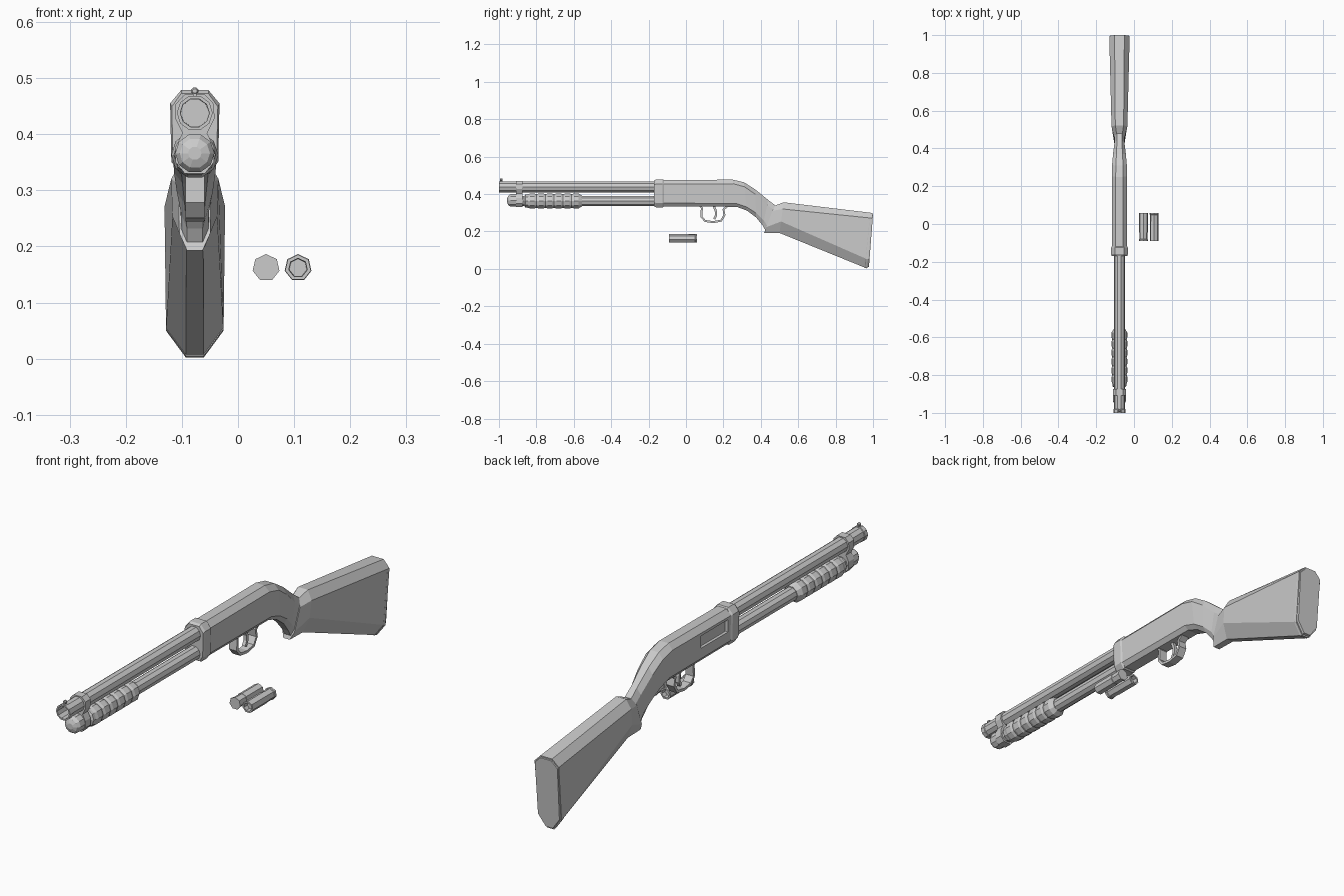
import bpy, bmesh, math
from mathutils import Vector

GX = -0.077   # centre plane of the gun


def finish(name, rings, closed=False):
    """Skin a list of equal-length rings into a flat-shaded object."""
    bm = bmesh.new()
    vs = [[bm.verts.new(p) for p in r] for r in rings]
    n = len(vs[0])
    pairs = list(zip(vs, vs[1:])) + ([(vs[-1], vs[0])] if closed else [])
    for a, b in pairs:
        for i in range(n):
            j = (i + 1) % n
            bm.faces.new((a[i], a[j], b[j], b[i]))
    if not closed:
        bm.faces.new(vs[0])
        bm.faces.new(vs[-1])
    bmesh.ops.recalc_face_normals(bm, faces=bm.faces)
    me = bpy.data.meshes.new(name)
    bm.to_mesh(me)
    bm.free()
    ob = bpy.data.objects.new(name, me)
    bpy.context.collection.objects.link(ob)
    return ob


def lathe(name, x, z, profile, n=10, turn=0.5):
    """Revolve (y, radius) pairs around an axis parallel to y."""
    angs = [2 * math.pi * (i + turn) / n for i in range(n)]
    return finish(name, [[(x + r * math.sin(a), y, z + r * math.cos(a)) for a in angs]
                         for y, r in profile])


def section(top, bottom, w, tw, tc, bw, bc):
    """Eight-sided section: half width w, top/bottom flats tw/bw, chamfer depths tc/bc."""
    t, b = Vector((GX, *top)), Vector((GX, *bottom))
    d = (b - t).normalized()
    half = [(tw, t), (w, t + d * tc), (w * 0.95, b - d * bc), (bw, b)]
    right = [p + Vector((h, 0, 0)) for h, p in half]
    left = [p - Vector((h, 0, 0)) for h, p in reversed(half)]
    return right + left


def extrude(name, outline, y0, y1):
    """Extrude an (x, z) outline along y."""
    return finish(name, [[(GX + x, y, z) for x, z in outline] for y in (y0, y1)])


def strip(name, path, w, t):
    """Flat strap of half width w and thickness t following a (y, z) path."""
    rings = []
    for i, p in enumerate(path):
        a, b = Vector(path[max(i - 1, 0)]), Vector(path[min(i + 1, len(path) - 1)])
        d = (b - a).normalized()
        nrm = Vector((-d.y, d.x)) * t / 2
        p = Vector(p)
        rings.append([(GX + s * w, *(p + nrm * k)) for s, k in
                      ((1, 1), (-1, 1), (-1, -1), (1, -1))])
    return finish(name, rings)


# receiver flowing into the grip
receiver = finish("receiver", [section(*s) for s in (
    ((-0.16, 0.475), (-0.16, 0.334), 0.040, 0.020, 0.022, 0.024, 0.018),
    ((0.25, 0.477), (0.27, 0.332), 0.040, 0.020, 0.022, 0.024, 0.018),
    ((0.31, 0.463), (0.325, 0.312), 0.039, 0.019, 0.024, 0.022, 0.020),
    ((0.37, 0.425), (0.375, 0.275), 0.034, 0.016, 0.026, 0.018, 0.024),
    ((0.44, 0.368), (0.41, 0.232), 0.026, 0.013, 0.028, 0.014, 0.028),
    ((0.48, 0.338), (0.425, 0.205), 0.026, 0.014, 0.026, 0.014, 0.026))])

# ejection port cut into the left side
bpy.ops.mesh.primitive_cube_add(size=1, location=(GX - 0.042, -0.015, 0.418))
cutter = bpy.context.object
cutter.name = "port_cutter"
cutter.scale = (0.03, 0.17, 0.05)
bev = cutter.modifiers.new("corners", 'BEVEL')
bev.width = 0.012
cutter.hide_render = True
cutter.display_type = 'WIRE'
cut = receiver.modifiers.new("port", 'BOOLEAN')
cut.operation = 'DIFFERENCE'
cut.object = cutter

# collar at the front of the receiver
finish("receiver_collar", [section((y, t), (y, b), w, 0.024, 0.024, 0.026, 0.022)
                           for y, t, b, w in ((-0.17, 0.473, 0.335, 0.041),
                                              (-0.16, 0.479, 0.329, 0.044),
                                              (-0.125, 0.479, 0.329, 0.044),
                                              (-0.118, 0.474, 0.334, 0.040))])

# shoulder stock
finish("stock", [section(*s) for s in (
    ((0.472, 0.337), (0.418, 0.193), 0.029, 0.014, 0.028, 0.014, 0.032),
    ((0.522, 0.356), (0.50, 0.192), 0.042, 0.022, 0.036, 0.015, 0.062),
    ((0.997, 0.299), (0.968, 0.002), 0.054, 0.026, 0.028, 0.016, 0.048))])
finish("butt_plate", [section(*s) for s in (
    ((0.985, 0.299), (0.955, 0.005), 0.054, 0.026, 0.028, 0.016, 0.048),
    ((1.0, 0.292), (0.978, 0.010), 0.050, 0.024, 0.026, 0.015, 0.045))])

# barrel with open muzzle
lathe("barrel", GX, 0.438, [(-0.15, 0.030), (-0.98, 0.030), (-0.982, 0.032),
                            (-1.0, 0.032), (-1.0, 0.026), (-0.90, 0.025)])

# front sight bead on a post
lathe("sight_bead", GX, 0.477, [(-0.995, 0.004), (-0.991, 0.007),
                                (-0.984, 0.007), (-0.98, 0.004)], 8)
extrude("sight_post", [(-0.004, 0.462), (0.004, 0.462), (0.003, 0.476), (-0.003, 0.476)],
        -0.994, -0.981)

# magazine tube and rounded cap
lathe("magazine_tube", GX, 0.362, [(-0.15, 0.028), (-0.93, 0.028)])
lathe("magazine_cap", GX, 0.366, [(-0.895, 0.030), (-0.905, 0.035), (-0.938, 0.035),
                                  (-0.95, 0.027), (-0.956, 0.012)])

# ridged pump handle
ridges = [(-0.555, 0.030), (-0.567, 0.037)]
for i in range(6):
    y = -0.575 - i * 0.047
    ridges += [(y, 0.042), (y - 0.024, 0.042), (y - 0.036, 0.038)]
ridges += [(-0.858, 0.037), (-0.865, 0.029)]
lathe("pump_handle", GX, 0.363, ridges)

# waisted band joining barrel and magazine
side = [(0.018, 0.471), (0.034, 0.454), (0.035, 0.428), (0.022, 0.402),
        (0.034, 0.378), (0.034, 0.350), (0.018, 0.330)]
extrude("barrel_band", side + [(-x, z) for x, z in reversed(side)], -0.908, -0.874)

# trigger guard and trigger
strip("trigger_guard", [(0.075, 0.338), (0.085, 0.325), (0.082, 0.280), (0.102, 0.256),
                        (0.145, 0.250), (0.188, 0.258), (0.206, 0.288), (0.200, 0.318),
                        (0.225, 0.338)], 0.017, 0.011)
strip("trigger", [(0.148, 0.338), (0.160, 0.308), (0.160, 0.285), (0.150, 0.266)],
      0.007, 0.012)

# two loose cartridges lying head to tail
for name, x, s in (("cartridge_a", 0.050, 1), ("cartridge_b", 0.107, -1)):
    prof = [(-0.075, 0.018), (-0.075, 0.0245), (-0.066, 0.0245), (-0.064, 0.022),
            (-0.030, 0.022), (-0.029, 0.0235), (0.075, 0.0235), (0.075, 0.017),
            (0.055, 0.016)]
    lathe(name, x, 0.162, [(-0.016 + s * y, r) for y, r in prof], 7, 0)
